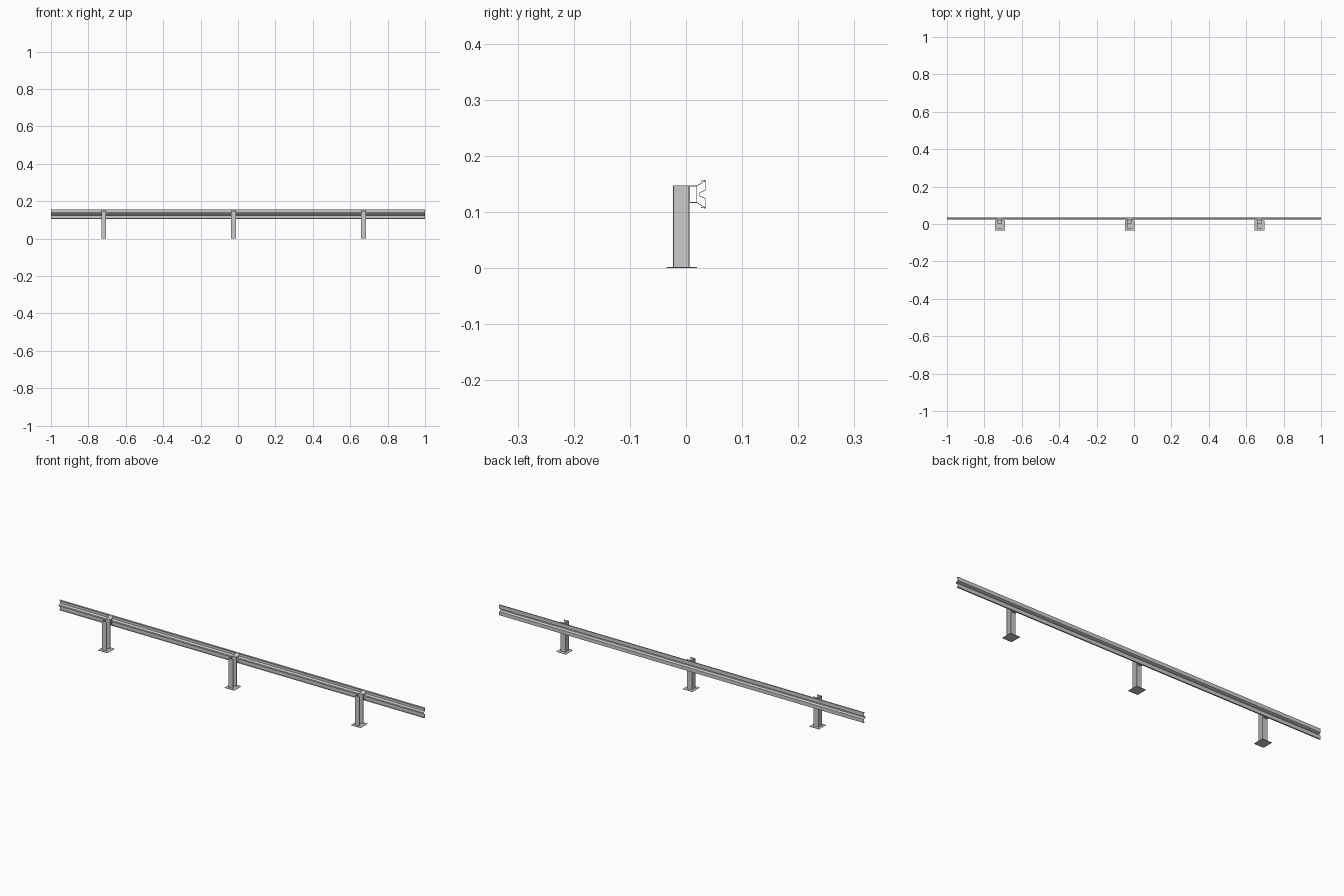
import bpy
import bmesh
from mathutils import Vector

if "Cube" in bpy.data.objects:
    bpy.data.objects.remove(bpy.data.objects["Cube"])

POST_X = (-0.717, -0.023, 0.671)


def sheet(name, points, direction, thickness):
    """Folded sheet: sweep an open profile along a direction, then thicken it."""
    bm = bmesh.new()
    d = Vector(direction)
    a = [bm.verts.new(Vector(p)) for p in points]
    b = [bm.verts.new(Vector(p) + d) for p in points]
    for i in range(len(points) - 1):
        bm.faces.new((a[i], a[i + 1], b[i + 1], b[i]))
    mesh = bpy.data.meshes.new(name)
    bm.to_mesh(mesh)
    bm.free()
    obj = bpy.data.objects.new(name, mesh)
    bpy.context.collection.objects.link(obj)
    mod = obj.modifiers.new("thickness", 'SOLIDIFY')
    mod.thickness = thickness
    mod.offset = 0
    mod.use_even_offset = True
    return obj


def box(name, lo, hi):
    lo, hi = Vector(lo), Vector(hi)
    bpy.ops.mesh.primitive_cube_add(size=1, location=(lo + hi) / 2)
    obj = bpy.context.object
    obj.name = name
    obj.scale = hi - lo
    return obj


# Corrugated rail: upper half of the profile, mirrored about its middle height
MID = 0.1315
upper = [(0.027, 0.0235), (0.0344, 0.0247), (0.0344, 0.0075), (0.0245, 0.003)]
profile = [(y, MID + h) for y, h in upper] + [(y, MID - h) for y, h in reversed(upper)]
sheet("rail", [(-1, y, z) for y, z in profile], (2, 0, 0), 0.0012)

for i, x in enumerate(POST_X, 1):
    # Ground plate
    box(f"base_plate_{i}", (x - 0.026, -0.035, 0), (x + 0.026, 0.020, 0.002))

    # Channel-section post, open to +x
    w, y0, y1 = 0.0125, -0.022, 0.005
    sheet(f"post_{i}", [(x + w, y0, 0.001), (x - w, y0, 0.001),
                        (x - w, y1, 0.001), (x + w, y1, 0.001)],
          (0, 0, 0.146), 0.002)

    # Hollow spacer bracket with flared arms reaching the rail edges
    h = 0.0148
    arms = [(0.0335, 0.0235), (0.0195, h), (0.0065, h)]
    path = [(y, MID + s) for y, s in arms] + [(y, MID - s) for y, s in reversed(arms)]
    sheet(f"spacer_{i}", [(x - 0.0115, y, z) for y, z in path], (0.023, 0, 0), 0.0012)

    # Front wall of the spacer behind the rail
    box(f"spacer_front_{i}", (x - 0.0115, 0.0185, MID - h), (x + 0.0115, 0.0200, MID + h))
